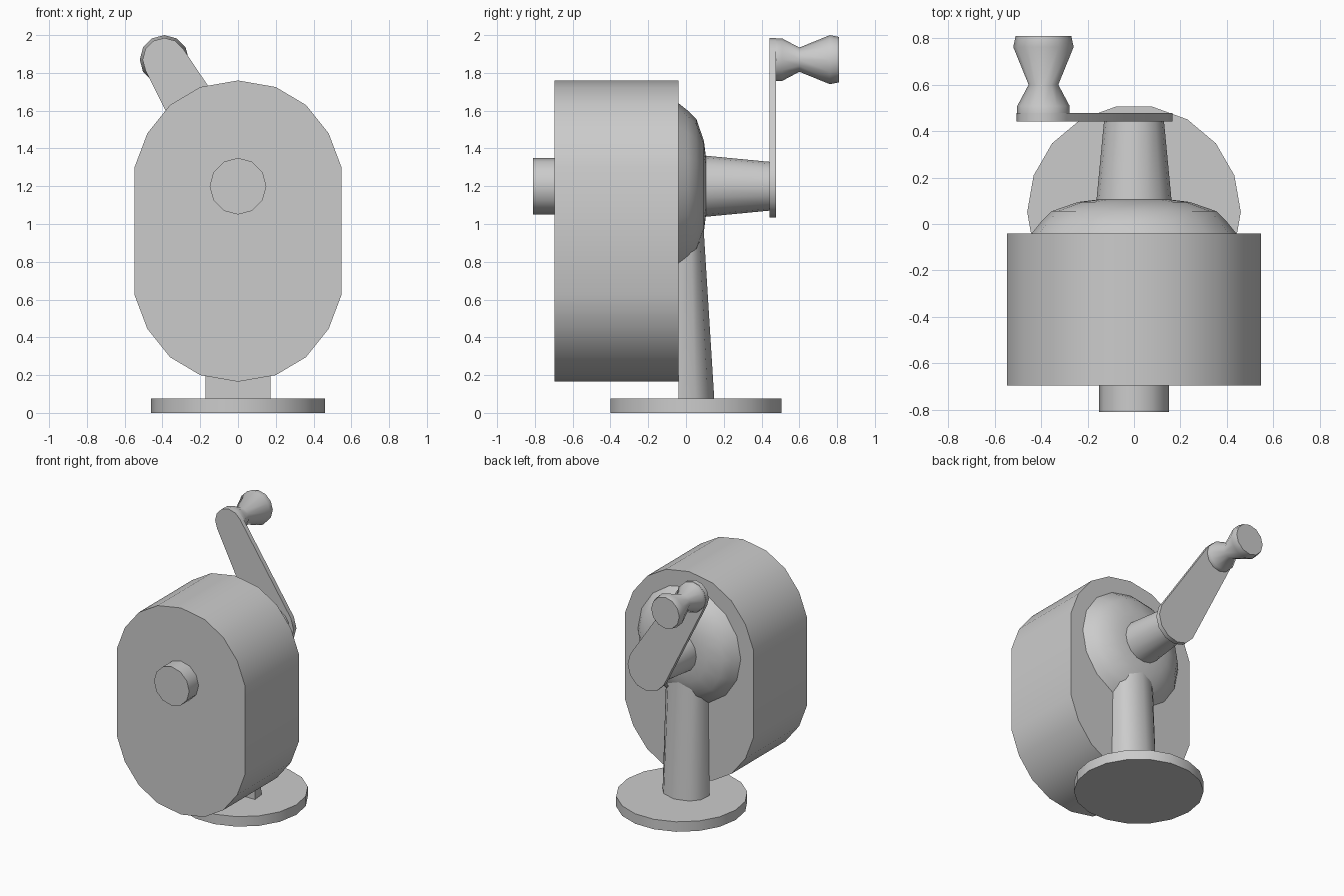
import bpy
import bmesh
from math import sin, cos, pi, atan2, radians

cube = bpy.data.objects.get("Cube")
if cube:
    bpy.data.objects.remove(cube)

grey = bpy.data.materials.new("light grey")
grey.use_nodes = True
grey.diffuse_color = (0.6, 0.6, 0.6, 1)
grey.node_tree.nodes["Principled BSDF"].inputs["Base Color"].default_value = (0.6, 0.6, 0.6, 1)


def loft(name, rings):
    """Skin a stack of equal-length point rings and cap both ends."""
    bm = bmesh.new()
    loops = [[bm.verts.new(p) for p in ring] for ring in rings]
    n = len(loops[0])
    for a, b in zip(loops, loops[1:]):
        for i in range(n):
            j = (i + 1) % n
            bm.faces.new((a[i], a[j], b[j], b[i]))
    bm.faces.new(loops[0])
    bm.faces.new(loops[-1])
    bmesh.ops.recalc_face_normals(bm, faces=bm.faces)
    mesh = bpy.data.meshes.new(name)
    bm.to_mesh(mesh)
    bm.free()
    mesh.materials.append(grey)
    obj = bpy.data.objects.new(name, mesh)
    bpy.context.collection.objects.link(obj)
    bpy.ops.object.select_all(action="DESELECT")
    obj.select_set(True)
    bpy.context.view_layer.objects.active = obj
    bpy.ops.object.shade_smooth_by_angle(angle=radians(60))
    return obj


def lathe(name, profile, x, z, sides):
    """Turn (radius, y) pairs about an axis running front to back."""
    turns = [2 * pi * i / sides for i in range(sides)]
    return loft(name, [[(x + r * sin(t), y, z + r * cos(t)) for t in turns]
                       for r, y in profile])


def plate(name, outline, y0, y1):
    """Extrude an (x, z) outline from front to back."""
    return loft(name, [[(x, y, z) for x, z in outline] for y in (y0, y1)])


# Round foot
foot = [(0.46 * cos(i * pi / 9), 0.052 + 0.46 * sin(i * pi / 9)) for i in range(18)]
loft("base_plate", [[(x, y, z) for x, y in foot] for z in (0, 0.077)])


# Tapered stand with a flat front and rounded back
def stand_ring(width, depth, z):
    half = [(1, 0), (0.95, 0.48), (0.64, 0.82), (0, 1)]
    pts = half + [(-u, v) for u, v in half[-2::-1]]
    return [(u * width, -0.04 + v * depth, z) for u, v in pts]


loft("stand", [stand_ring(0.173, 0.19, 0.07), stand_ring(0.158, 0.128, 1.06)])

# Main housing: two rounded ends joined by straight sides
right_side = [(0, 1.76), (0.2, 1.725), (0.36, 1.63), (0.48, 1.48), (0.548, 1.3)]
right_side += [(x, 1.925 - z) for x, z in reversed(right_side)]
outline = right_side + [(-x, z) for x, z in right_side[-2:0:-1]]
plate("housing", outline, -0.695, -0.04)

# Front socket and rear dome
lathe("front_socket", [(0.15, -0.81), (0.15, -0.69)], 0, 1.2, 12)
lathe("rear_dome", [(0.44, -0.04), (0.4, 0.01), (0.355, 0.055), (0.24, 0.095),
                    (0.15, 0.106)], 0, 1.2, 16)

# Crank shaft, arm and grip
lathe("crank_shaft", [(0.163, 0.09), (0.129, 0.445)], 0, 1.2, 16)

hub, grip = (0, 1.2), (-0.39, 1.87)
heading = atan2(grip[1] - hub[1], grip[0] - hub[0])
arm = []
for (cx, cz), r, start in ((grip, 0.115, heading - pi / 2), (hub, 0.165, heading + pi / 2)):
    arm += [(cx + r * cos(start + i * pi / 6), cz + r * sin(start + i * pi / 6))
            for i in range(7)]
plate("crank_arm", arm, 0.442, 0.477)

lathe("crank_grip", [(0.113, 0.47), (0.113, 0.508), (0.064, 0.6), (0.13, 0.762),
                     (0.12, 0.81)], grip[0], grip[1], 12)
